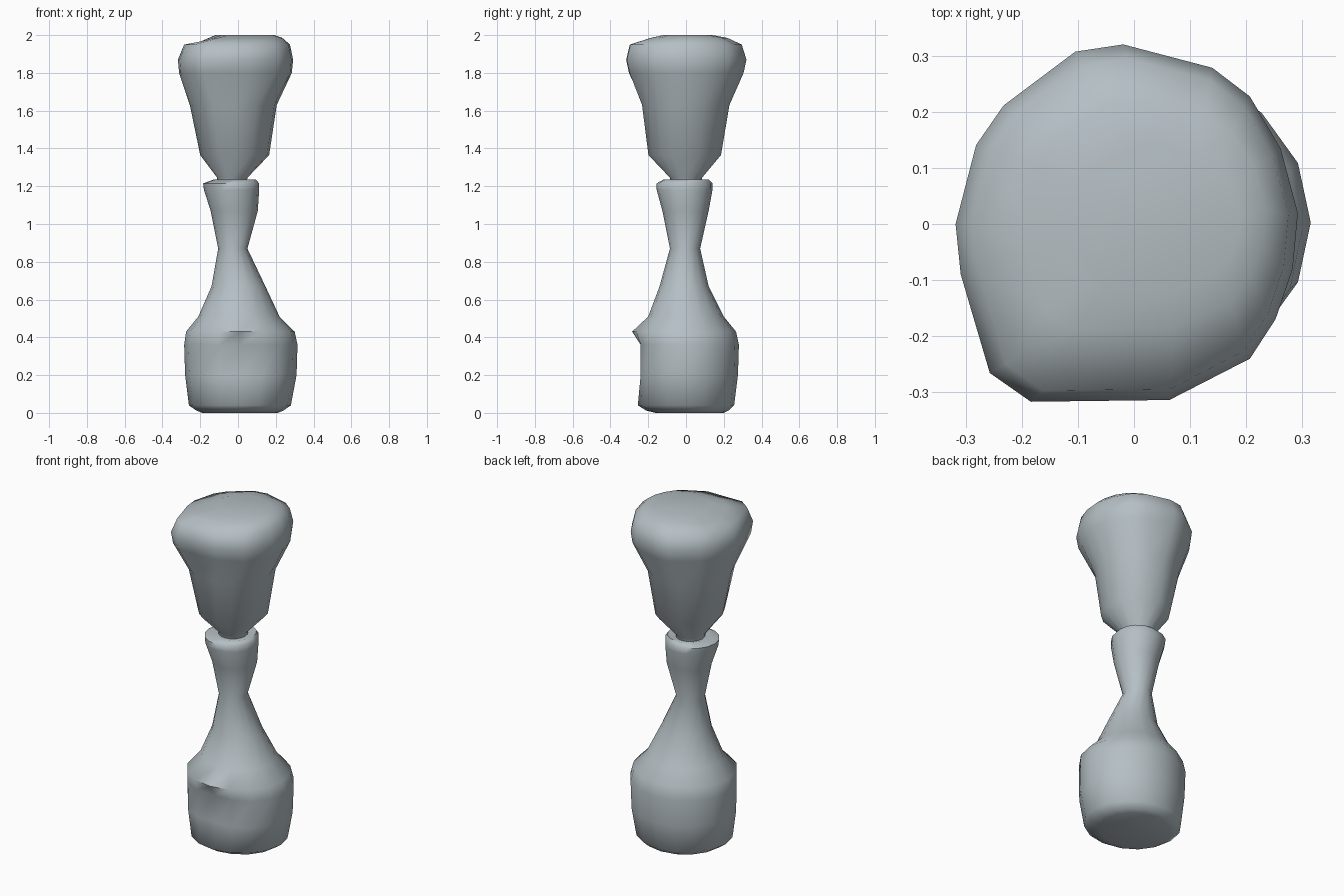
import bpy, bmesh, math

if "Cube" in bpy.data.objects:
    bpy.data.objects.remove(bpy.data.objects["Cube"])

mat = bpy.data.materials.new("pale_blue_grey")
mat.diffuse_color = (0.46, 0.52, 0.55, 1)
mat.use_nodes = True
mat.node_tree.nodes["Principled BSDF"].inputs["Base Color"].default_value = mat.diffuse_color
N = 16

# unit outlines: a plain round one, and the lopsided one of the head (front left squared off)
ROUND = [(math.cos(2 * math.pi * i / N), math.sin(2 * math.pi * i / N)) for i in range(N)]
HEAD = [(1, .06), (.9, .42), (.72, .71), (.5, .87), (-.02, 1), (-.3, .96), (-.72, .66),
        (-.88, .44), (-1, 0), (-.97, -.28), (-.8, -.83), (-.56, -.99), (.25, -.98),
        (.72, -.75), (.87, -.53), (.97, -.25)]


def loft(name, rings, outline=ROUND, tweak=None):
    """rings: (z, xmin, xmax, ymin, ymax, share of the outline mixed into round)"""
    bm = bmesh.new()
    loops = []
    for z, x0, x1, y0, y1, mix in rings:
        loop = []
        for (rx, ry), (ox, oy) in zip(ROUND, outline):
            u, v = rx + (ox - rx) * mix, ry + (oy - ry) * mix
            p = [(x0 + x1) / 2 + u * (x1 - x0) / 2, (y0 + y1) / 2 + v * (y1 - y0) / 2, z]
            loop.append(bm.verts.new(tweak(*p) if tweak else p))
        loops.append(loop)
    for a, b in zip(loops, loops[1:]):
        for i in range(N):
            j = (i + 1) % N
            bm.faces.new((a[i], a[j], b[j], b[i]))
    bm.faces.new(loops[0][::-1])
    bm.faces.new(loops[-1])
    bmesh.ops.recalc_face_normals(bm, faces=bm.faces)
    me = bpy.data.meshes.new(name)
    bm.to_mesh(me)
    bm.free()
    me.materials.append(mat)
    ob = bpy.data.objects.new(name, me)
    bpy.context.collection.objects.link(ob)
    bpy.ops.object.select_all(action='DESELECT')
    ob.select_set(True)
    bpy.context.view_layer.objects.active = ob
    bpy.ops.object.shade_smooth_by_angle(angle=math.radians(60))
    return ob


# shallow flat dent on the front of the bulb
def front_dent(x, y, z):
    if 0.15 < z < 0.41 and y < -0.2 and -0.16 < x < 0.15:
        y = max(y, -0.24)
    return (x, y, z)


# bulb base with waist and flared collar
loft("lower_body", [
    (0.00, -.19, .21, -.16, .20, 0),
    (0.012, -.22, .24, -.21, .225, 0),
    (0.04, -.26, .28, -.255, .255, 0),
    (0.20, -.28, .31, -.275, .275, 0),
    (0.36, -.285, .315, -.275, .28, 0),
    (0.43, -.275, .30, -.285, .265, 0),
    (0.51, -.21, .22, -.20, .20, 0),
    (0.67, -.14, .145, -.14, .12, 0),
    (0.87, -.105, .05, -.085, .075, 0),
    (1.07, -.145, .105, -.125, .12, 0),
    (1.18, -.18, .112, -.155, .14, 0),
    (1.215, -.185, .112, -.155, .14, 0),
    (1.235, -.13, .095, -.12, .12, 0),
    (1.225, -.10, .04, -.07, .07, 0),
], tweak=front_dent)


# top slopes down toward the left
def lean(x, y, z):
    if z > 1.95 and x < -0.12:
        z -= 0.25 * (-0.12 - x)
    return (x, y, z)


# bulging head
loft("upper_body", [
    (1.21, -.11, .045, -.08, .08, 0),
    (1.245, -.11, .05, -.085, .085, 0),
    (1.365, -.20, .165, -.20, .185, .3),
    (1.63, -.255, .205, -.235, .23, .5),
    (1.80, -.312, .285, -.305, .305, 1),
    (1.87, -.318, .292, -.32, .32, 1),
    (1.95, -.285, .275, -.30, .295, 1),
    (1.985, -.20, .235, -.19, .22, 1),
    (2.00, -.12, .19, -.12, .14, 1),
], HEAD, lean)
